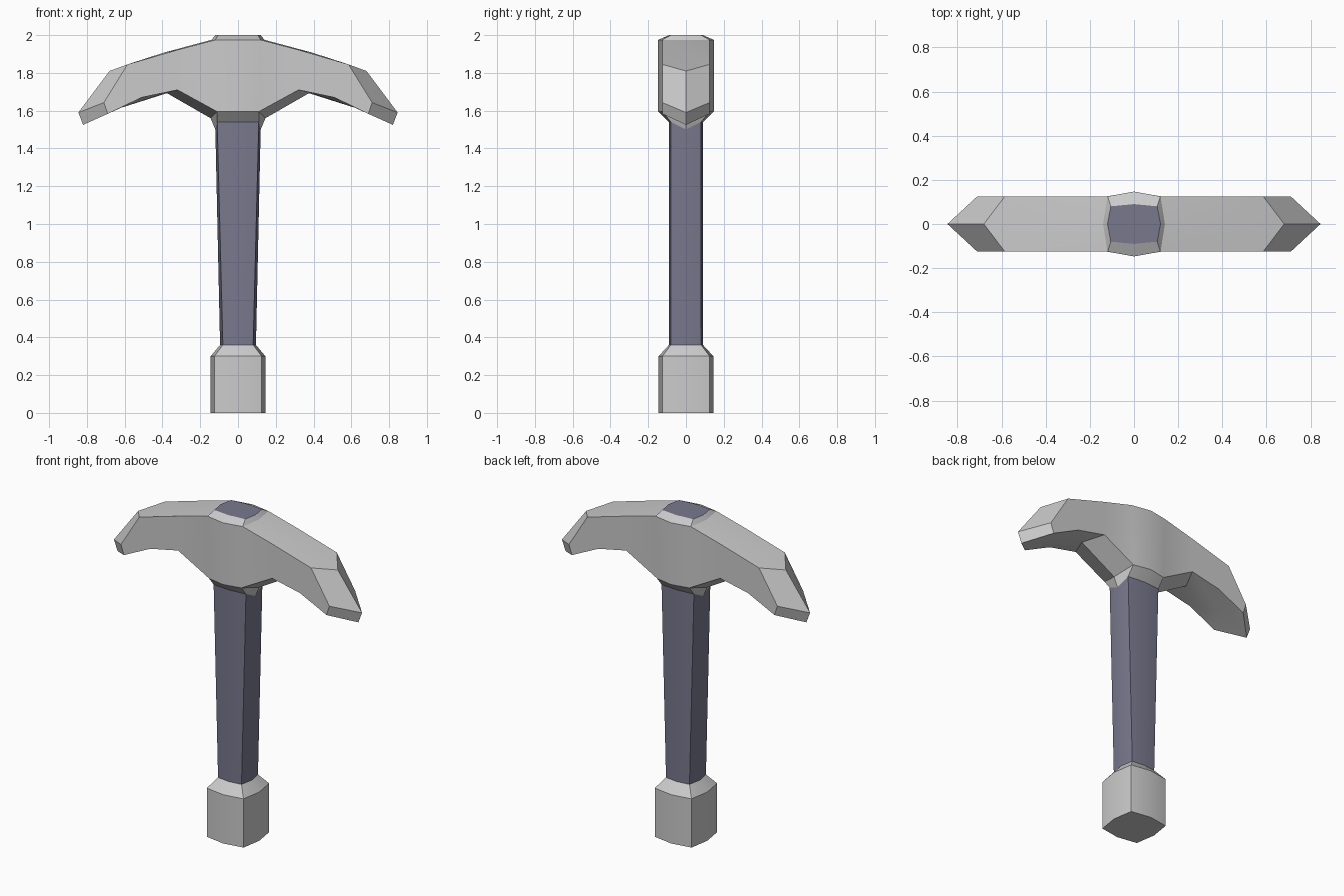
import bpy, bmesh, math

if "Cube" in bpy.data.objects:
    bpy.data.objects.remove(bpy.data.objects["Cube"])


def ring(cx, mx, cy, my, z, zx=None):
    """Eight-sided section: four corners plus bulged side midpoints."""
    zx = z if zx is None else zx
    return [(cx, -cy, z), (mx, 0, zx), (cx, cy, z), (0, my, z),
            (-cx, cy, z), (-mx, 0, zx), (-cx, -cy, z), (0, -my, z)]


def loft(bm, rings, closed=True, skip=()):
    """Join successive rings with quads; skip holds (ring, side) openings."""
    vs = [[bm.verts.new(p) for p in r] for r in rings]
    n = len(vs[0])
    for i in range(len(vs) - 1):
        for j in range(n):
            if (i, j) not in skip:
                k = (j + 1) % n
                bm.faces.new((vs[i][j], vs[i][k], vs[i + 1][k], vs[i + 1][j]))
    return vs


def finish(bm, name, mat=None):
    bmesh.ops.remove_doubles(bm, verts=bm.verts[:], dist=0.0005)
    if len(bm.faces) > 1:
        bmesh.ops.recalc_face_normals(bm, faces=bm.faces[:])
    me = bpy.data.meshes.new(name)
    bm.to_mesh(me)
    bm.free()
    ob = bpy.data.objects.new(name, me)
    bpy.context.collection.objects.link(ob)
    if mat:
        me.materials.append(mat)
    bpy.ops.object.select_all(action='DESELECT')
    bpy.context.view_layer.objects.active = ob
    ob.select_set(True)
    bpy.ops.object.shade_smooth_by_angle(angle=math.radians(25))
    return ob


grip_mat = bpy.data.materials.new("dark_grip")
grip_mat.diffuse_color = (0.19, 0.19, 0.27, 1)
grip_mat.use_nodes = True
grip_mat.node_tree.nodes["Principled BSDF"].inputs["Base Color"].default_value = grip_mat.diffuse_color

# Shared sections where parts meet
grip_low = ring(0.08, 0.095, 0.08, 0.09, 0.36)
grip_high = ring(0.11, 0.12, 0.08, 0.09, 1.54, 1.50)
cap = ring(0.105, 0.12, 0.08, 0.09, 2.0)

# Pommel
bm = bmesh.new()
vs = loft(bm, [ring(0.125, 0.145, 0.125, 0.145, 0),
               ring(0.125, 0.145, 0.125, 0.145, 0.30), grip_low])
bm.faces.new(vs[0][::-1])
finish(bm, "pommel")

# Handle shaft and its end showing through the head
bm = bmesh.new()
loft(bm, [grip_low, grip_high])
finish(bm, "handle", grip_mat)
bm = bmesh.new()
bm.faces.new([bm.verts.new(p) for p in cap])
finish(bm, "handle_end", grip_mat)

# Head: central block, open at the sides where the arms join
bm = bmesh.new()
loft(bm, [grip_high, ring(0.11, 0.145, 0.125, 0.147, 1.595, 1.56),
          ring(0.12, 0.14, 0.125, 0.147, 1.975), cap],
     skip={(1, 0), (1, 1), (1, 4), (1, 5)})

# Arms: (x, z) of top edge, top ridge, bottom edge, bottom ridge
stations = [
    ((0.12, 1.975), (0.14, 1.975), (0.11, 1.595), (0.145, 1.56)),
    ((0.32, 1.922), (0.39, 1.908), (0.32, 1.71), (0.38, 1.695)),
    ((0.585, 1.845), (0.68, 1.81), (0.51, 1.67), (0.62, 1.615)),
    ((0.71, 1.643), (0.845, 1.59), (0.69, 1.583), (0.82, 1.525)),
]
w = 0.125
for s in (1, -1):
    rings = [[(s * t[0], -w, t[1]), (s * tm[0], 0, tm[1]), (s * t[0], w, t[1]),
              (s * b[0], w, b[1]), (s * m[0], 0, m[1]), (s * b[0], -w, b[1])]
             for t, tm, b, m in stations]
    e = loft(bm, rings)[-1]
    # Pointed tip
    bm.faces.new((e[0], e[1], e[4], e[5]))
    bm.faces.new((e[1], e[2], e[3], e[4]))
finish(bm, "head")
